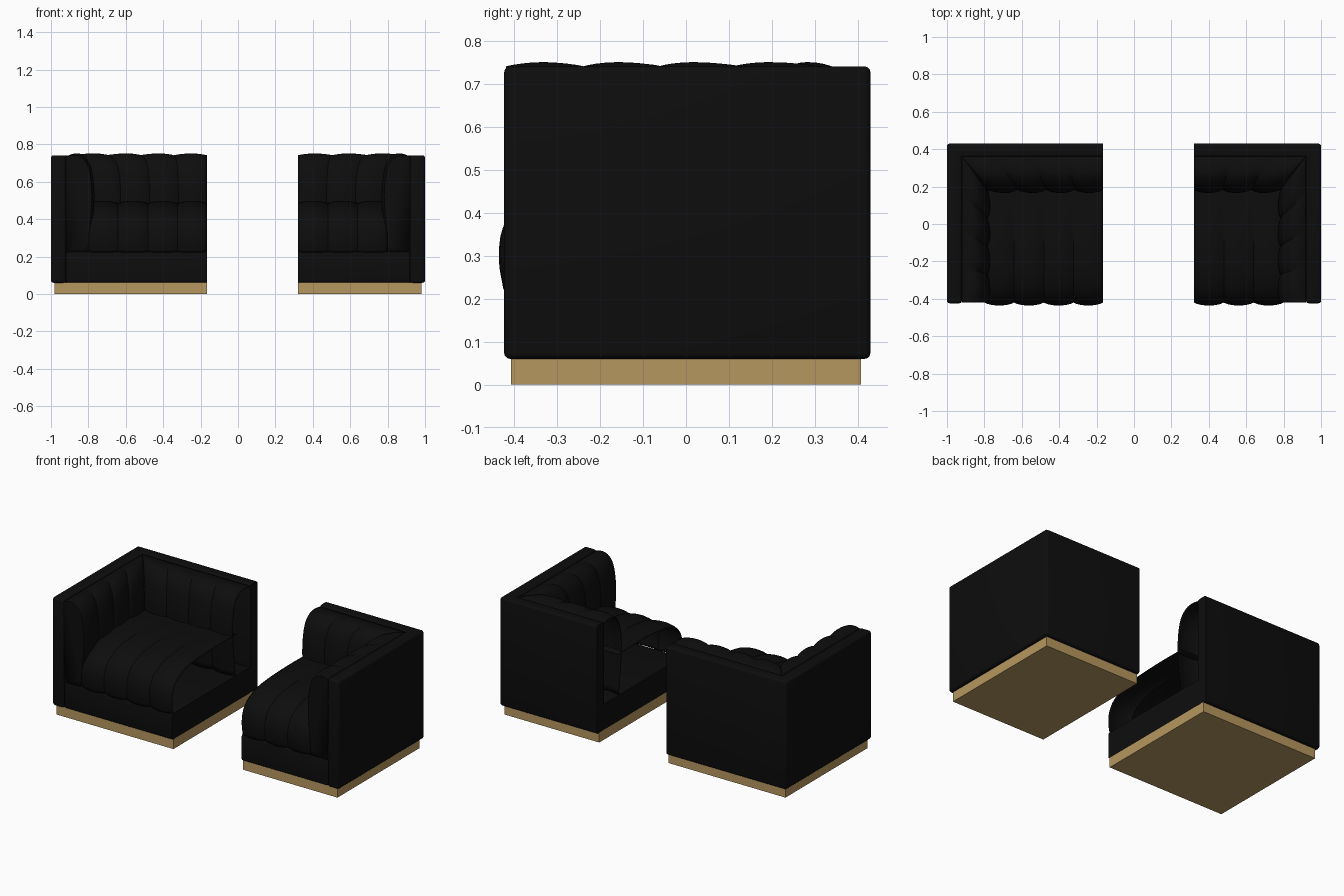
import bpy, bmesh, math
from mathutils import Vector

if "Cube" in bpy.data.objects:
    bpy.data.objects.remove(bpy.data.objects["Cube"])


def material(name, rgb):
    m = bpy.data.materials.new(name)
    m.use_nodes = True
    m.diffuse_color = (*rgb, 1)
    m.node_tree.nodes["Principled BSDF"].inputs["Base Color"].default_value = (*rgb, 1)
    return m


FABRIC = material("black fabric", (0.004, 0.004, 0.004))
BRASS = material("brushed brass", (0.47, 0.31, 0.115))

WALL = 0.08                   # thickness of arm and back walls
FRONT, BACK = -0.42, 0.43
INNER = 0.36                  # inner face of the back wall
BASE_Z, RAIL_Z, TOP_Z = 0.062, 0.225, 0.742
PITCH = 0.155                 # width of one upholstery channel


def finish(name, bm, mat, smooth=True):
    bmesh.ops.recalc_face_normals(bm, faces=bm.faces)
    me = bpy.data.meshes.new(name)
    bm.to_mesh(me)
    bm.free()
    ob = bpy.data.objects.new(name, me)
    bpy.context.collection.objects.link(ob)
    me.materials.append(mat)
    if smooth:
        bpy.ops.object.select_all(action="DESELECT")
        ob.select_set(True)
        bpy.context.view_layer.objects.active = ob
        bpy.ops.object.shade_smooth_by_angle(angle=math.radians(40))
    return ob


def prism(name, outline, z0, z1, mat, bevel=0, cut=None):
    """Extruded outline, rounded everywhere except on the open cut end."""
    bm = bmesh.new()
    face = bm.faces.new([bm.verts.new((x, y, z0)) for x, y in outline])
    up = bmesh.ops.extrude_face_region(bm, geom=[face])["geom"]
    bmesh.ops.translate(bm, vec=(0, 0, z1 - z0),
                        verts=[g for g in up if isinstance(g, bmesh.types.BMVert)])
    if bevel:
        edges = [e for e in bm.edges
                 if not all(abs(v.co.x - cut) < 1e-4 for v in e.verts)]
        bmesh.ops.bevel(bm, geom=edges, offset=bevel, segments=3,
                        profile=0.5, affect="EDGES")
    return finish(name, bm, mat, bool(bevel))


def curve_points(pts, steps=4):
    """Smooth curve through a short list of profile points."""
    p = [Vector(q) for q in pts]
    p = [2 * p[0] - p[1]] + p + [2 * p[-1] - p[-2]]
    out = []
    for a, b, c, d in zip(p, p[1:], p[2:], p[3:]):
        for i in range(steps):
            t = i / steps
            out.append(0.5 * (2 * b + (c - a) * t + (2 * a - 5 * b + 4 * c - d) * t * t
                              + (3 * b - a - 3 * c + d) * t ** 3))
    return out + [p[-2]]


def channelled(bm, profile, count, bulge, place):
    """Sweep a profile into rounded channels; place(point, t) gives the position."""
    steps = count * 10
    rows = []
    for i in range(steps + 1):
        t = i / steps
        swell = bulge * abs(math.sin(math.pi * t * count)) ** 0.7
        row = []
        for j, p in enumerate(profile):
            tan = profile[min(j + 1, len(profile) - 1)] - profile[max(j - 1, 0)]
            normal = Vector((-tan.y, tan.x)).normalized()
            fade = min(1, j / 7)
            row.append(bm.verts.new(place(p + normal * swell * fade, t)))
        rows.append(row)
    for r, s in zip(rows, rows[1:]):
        for j in range(len(r) - 1):
            bm.faces.new((r[j], r[j + 1], s[j + 1], s[j]))
    return rows


def thicken(ob):
    mod = ob.modifiers.new("thin shell", "SOLIDIFY")
    mod.thickness = 0.004
    mod.offset = -1


# Padding section: distance from wall, height (top to bottom)
PAD = [Vector((p.x, p.y)) for p in curve_points(
    [(0, 0.735), (0.04, 0.742), (0.08, 0.732), (0.115, 0.69), (0.133, 0.61),
     (0.138, 0.5), (0.128, 0.36), (0.115, RAIL_Z)])]
# Seat section: depth, height (back to front)
SEAT = [Vector((p.x, p.y)) for p in curve_points(
    [(0.22, 0.485), (0.05, 0.487), (-0.15, 0.48), (-0.28, 0.462), (-0.37, 0.42),
     (-0.412, 0.36), (-0.42, 0.29), (-0.41, RAIL_Z)])]
DEEP = 1.28                   # back padding is deeper than the arm padding


def section(tag, side, length):
    def X(u):                 # u runs from the outer side towards the cut end
        return side * (1 - u)

    cut = X(length)

    # Metal plinth
    prism(tag + "_plinth", [(X(0.02), -0.408), (cut, -0.408), (cut, 0.408), (X(0.02), 0.408)],
          0, BASE_Z, BRASS)

    # Outer shell: arm and back in one L shape
    prism(tag + "_arm_and_back_shell",
          [(X(0), FRONT - 0.004), (X(WALL), FRONT - 0.004), (X(WALL), INNER),
           (cut, INNER), (cut, BACK), (X(0), BACK)],
          BASE_Z - 0.002, TOP_Z, FABRIC, 0.014, cut)

    # Front rail and seat deck
    prism(tag + "_seat_base",
          [(X(WALL), FRONT), (cut, FRONT), (cut, INNER), (X(WALL), INNER)],
          BASE_Z, RAIL_Z, FABRIC, 0.01, cut)

    # Arm padding with its flat front end, mitred into the back padding
    bm = bmesh.new()

    def arm_place(p, t):
        end = INNER - p.x * DEEP
        return (X(WALL + p.x), FRONT + (end - FRONT) * t, p.y)

    rows = channelled(bm, PAD, 4, 0.014, arm_place)
    bm.faces.new(rows[0] + [bm.verts.new((X(WALL), FRONT, RAIL_Z))])
    thicken(finish(tag + "_arm_padding", bm, FABRIC))

    # Back padding
    bm = bmesh.new()

    def back_place(p, t):
        start = WALL + p.x
        return (X(start + (length - start) * t), INNER - p.x * DEEP, p.y)

    channelled(bm, PAD, round((length - 0.22) / PITCH), 0.014, back_place)
    thicken(finish(tag + "_back_padding", bm, FABRIC))

    # Seat cushion, hollow at the cut end
    bm = bmesh.new()

    def seat_place(p, t):
        return (X(0.2 + (length - 0.2) * t), p.x, p.y)

    flipped = [Vector((-p.x, p.y)) for p in SEAT]
    channelled(bm, flipped, round((length - 0.2) / PITCH), 0.016,
               lambda p, t: seat_place(Vector((-p.x, p.y)), t))
    thicken(finish(tag + "_seat_cushion", bm, FABRIC))


section("right", -1, 0.835)
section("left", 1, 0.68)
